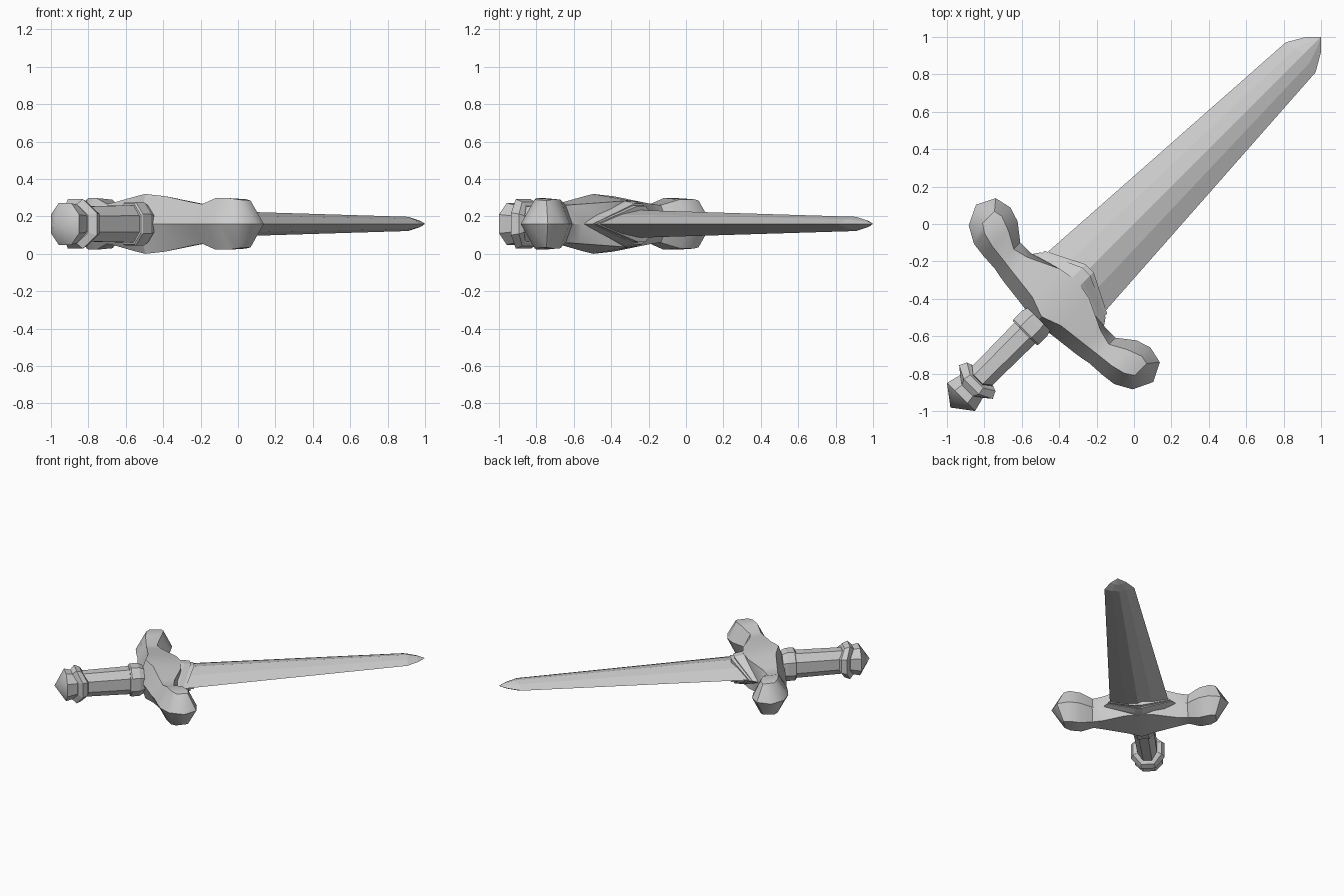
import bpy, bmesh, math
from mathutils import Matrix

cube = bpy.data.objects.get("Cube")
if cube:
    bpy.data.objects.remove(cube, do_unlink=True)

steel = bpy.data.materials.new("grey_steel")
steel.use_nodes = True
GREY = (0.6, 0.6, 0.6, 1)
steel.diffuse_color = GREY
steel.node_tree.nodes["Principled BSDF"].inputs["Base Color"].default_value = GREY

# The sword is modelled along x (width y), then laid on the diagonal
LAY = Matrix.Translation((0, 0, 0.16)) @ Matrix.Rotation(math.radians(45), 4, "Z")


def loft(name, rings, start=None, end=None, smooth=False):
    """Skin closed rings; close each end flat or to an apex point."""
    bm = bmesh.new()
    loops = [[bm.verts.new(p) for p in ring] for ring in rings]
    n = len(loops[0])
    for a, b in zip(loops, loops[1:]):
        for i in range(n):
            bm.faces.new((a[i], a[(i + 1) % n], b[(i + 1) % n], b[i]))
    for loop, apex in ((loops[0], start), (loops[-1], end)):
        if apex:
            tip = bm.verts.new(apex)
            for i in range(n):
                bm.faces.new((loop[i], loop[(i + 1) % n], tip))
        else:
            bm.faces.new(loop)
    bmesh.ops.recalc_face_normals(bm, faces=bm.faces)
    bm.transform(LAY)
    mesh = bpy.data.meshes.new(name)
    bm.to_mesh(mesh)
    bm.free()
    mesh.materials.append(steel)
    obj = bpy.data.objects.new(name, mesh)
    bpy.context.collection.objects.link(obj)
    if smooth:
        bpy.ops.object.select_all(action="DESELECT")
        obj.select_set(True)
        bpy.context.view_layer.objects.active = obj
        bpy.ops.object.shade_smooth_by_angle(angle=math.radians(30))
    return obj


def octagon(u, w, h, sweep=0):
    """Eight-sided ring; sweep pushes its top and bottom along the sword."""
    a, b = 0.45 * w, 0.45 * h
    half = [(u, w, b), (u + sweep, a, h), (u + sweep, -a, h), (u, -w, b)]
    return half + [(x, y, -z) for x, y, z in reversed(half)]


def blade_ring(u, w, h, back=0):
    """Double-edged section with a centre ridge and bevel lines."""
    top = [(u - back * 0.5, w * 0.48, h * 0.67), (u, 0, h), (u - back * 0.5, -w * 0.48, h * 0.67)]
    low = [(x, y, -z) for x, y, z in reversed(top)]
    return [(u - back, w, 0)] + top + [(u - back, -w, 0)] + low


def collar_ring(u, w, h, back):
    """Flattened hexagon whose edges sweep backwards."""
    return [(u - back, w, 0), (u, 0.03, h), (u, -0.03, h),
            (u - back, -w, 0), (u, -0.03, -h), (u, 0.03, -h)]


# Blade
loft("blade", [blade_ring(-0.46, 0.222, 0.076), blade_ring(1.285, 0.113, 0.038, 0.025),
               blade_ring(1.355, 0.058, 0.022)], end=(1.414, 0, 0))

# Stepped collar at the blade root
loft("collar_base", [collar_ring(-0.5, 0.29, 0.13, 0.05), collar_ring(-0.41, 0.28, 0.118, 0.1),
                     collar_ring(-0.36, 0.245, 0.108, 0.1)])
loft("collar_lip", [collar_ring(-0.4, 0.24, 0.1, 0.1), collar_ring(-0.335, 0.237, 0.096, 0.105)])

# Crossguard: distance out, rear edge, rear ridge and height, front ridge and height, front edge
STATIONS = [
    (0.00, -0.75, -0.70, 0.160, -0.43, 0.125, -0.45),
    (0.11, -0.73, -0.66, 0.148, -0.45, 0.118, -0.46),
    (0.28, -0.71, -0.64, 0.118, -0.53, 0.105, -0.50),
    (0.36, -0.695, -0.63, 0.106, -0.55, 0.100, -0.50),
    (0.45, -0.69, -0.62, 0.138, -0.50, 0.130, -0.43),
    (0.53, -0.68, -0.60, 0.138, -0.47, 0.132, -0.405),
]


def guard_ring(v, rear, r_top, r_h, f_top, f_h, front, edge_out=0):
    e = v + math.copysign(edge_out, v)
    return [(rear, e, 0), (r_top, v, r_h), (f_top, v, f_h),
            (front, e, 0), (f_top, v, -f_h), (r_top, v, -r_h)]


arm = [guard_ring(*s) for s in STATIONS]
arm.append(guard_ring(0.575, -0.63, -0.57, 0.13, -0.48, 0.125, -0.425, 0.045))
mirrored = [[(x, -y, z) for x, y, z in ring] for ring in reversed(arm[1:])]
loft("crossguard", mirrored + arm, start=(-0.525, -0.67, 0), end=(-0.525, 0.67, 0), smooth=True)

# Grip and its front ring
loft("grip", [octagon(-1.2, 0.073, 0.093), octagon(-0.78, 0.079, 0.1)])
loft("grip_ring", [octagon(-0.825, 0.09, 0.108), octagon(-0.815, 0.096, 0.116),
                   octagon(-0.755, 0.096, 0.116), octagon(-0.72, 0.085, 0.1)])

# Swept ring and faceted pommel
loft("pommel_ring", [octagon(-1.225, 0.09, 0.105, -0.035), octagon(-1.195, 0.127, 0.132, -0.035),
                     octagon(-1.155, 0.108, 0.118, -0.035), octagon(-1.145, 0.08, 0.1, -0.035)])
loft("pommel", [octagon(-1.19, 0.08, 0.09), octagon(-1.225, 0.085, 0.095),
                octagon(-1.308, 0.106, 0.112)], end=(-1.388, 0, 0), smooth=True)
